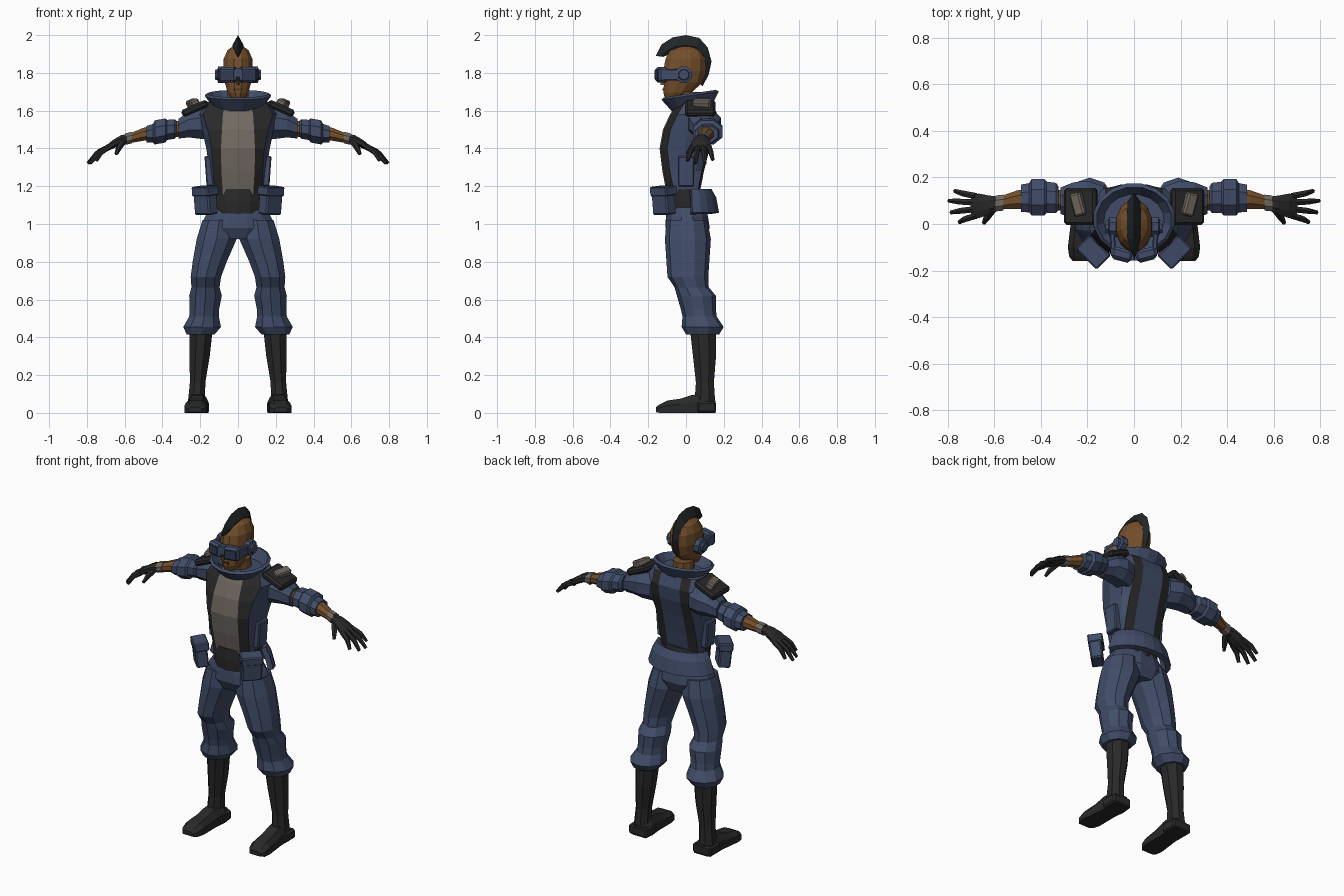
import bpy, bmesh, math
from mathutils import Vector, Matrix

def material(name, rgb):
    m = bpy.data.materials.new(name)
    m.diffuse_color = (*rgb, 1)
    return m

BLUE = material("navy cloth", (0.052, 0.073, 0.14))
DARK = material("dark navy glass", (0.03, 0.042, 0.085))
BLACK = material("black leather", (0.022, 0.022, 0.022))
HAIR = material("black hair", (0.016, 0.019, 0.021))
SKIN = material("brown skin", (0.175, 0.078, 0.025))
LIPS = material("dark brown lips", (0.09, 0.035, 0.015))
TAUPE = material("taupe", (0.165, 0.14, 0.118))

def finish(name, bm, mats, mirror=False):
    bmesh.ops.recalc_face_normals(bm, faces=bm.faces[:])
    me = bpy.data.meshes.new(name)
    bm.to_mesh(me)
    bm.free()
    for m in mats:
        me.materials.append(m)
    ob = bpy.data.objects.new(name, me)
    bpy.context.collection.objects.link(ob)
    if mirror:
        ob.modifiers.new("mirror", 'MIRROR').use_mirror_merge = False
    return ob

def loft(name, rings, mats, mirror=False, rule=None, cap=True, closed=True):
    bm = bmesh.new()
    vs = [[bm.verts.new(p) for p in r] for r in rings]
    n = len(rings[0])
    for a, b in zip(vs, vs[1:]):
        for j in range(n if closed else n - 1):
            k = (j + 1) % n
            f = bm.faces.new((a[j], a[k], b[k], b[j]))
            if rule:
                f.material_index = rule(j)
    if cap:
        bm.faces.new(vs[0])
        bm.faces.new(vs[-1])
    return finish(name, bm, mats, mirror)

def ell(c, u, v, n=10):
    k = 1.03
    c, u, v = Vector(c), Vector(u) * k, Vector(v) * k
    ts = [2 * math.pi * (i + 0.5) / n for i in range(n)]
    return [c + u * math.cos(t) + v * math.sin(t) for t in ts]

def column(name, rows, mat, mirror=False, n=10):      # rows: z, cx, cy, rx, ry
    return loft(name, [ell((cx, cy, z), (rx, 0, 0), (0, ry, 0), n) for z, cx, cy, rx, ry in rows], [mat], mirror)

def limb(name, rows, mat, n=8):                       # rows: x, y, z, ry, rz
    return loft(name, [ell((x, y, z), (0, ry, 0), (0, 0, rz), n) for x, y, z, ry, rz in rows], [mat], True)

def tube(name, pts, radii, mat, n=6):                 # tapered tube along a path
    rings = []
    for i, p in enumerate(pts):
        d = Vector(pts[min(i + 1, len(pts) - 1)]) - Vector(pts[max(i - 1, 0)])
        u = d.cross(Vector((0, 0, 1))).normalized()
        rings.append(ell(p, u * radii[i], d.cross(u).normalized() * radii[i], n))
    return loft(name, rings, [mat], True)

def box(name, c, size, mat, rot=(0, 0, 0), mirror=True, bevel=0.0):
    bm = bmesh.new()
    bmesh.ops.create_cube(bm, size=1)
    bmesh.ops.scale(bm, vec=size, verts=bm.verts)
    if bevel:
        bmesh.ops.bevel(bm, geom=bm.edges[:], offset=bevel, segments=1, affect='EDGES')
    R = Matrix.Identity(4)
    for ax, a in zip("XYZ", rot):
        R = Matrix.Rotation(math.radians(a), 4, ax) @ R
    bmesh.ops.transform(bm, matrix=Matrix.Translation(c) @ R, verts=bm.verts)
    return finish(name, bm, [mat], mirror)

# Torso: front panel, lapels and back stripes are columns of the loft
def torso_ring(z, yf, yb, p, l, s):
    half = [(0, yf), (p, yf + .006), (l, yf + .04), (s, (yf + yb) / 2), (s * .93, yb - .045),
            (.125, yb - .012), (.07, yb), (0, yb)]
    return [(x, y, z) for x, y in half] + [(-x, y, z) for x, y in half[-2:0:-1]]

COLS = [1, 2, 0, 0, 0, 2, 0]
loft("jacket_torso", [torso_ring(*r) for r in [
    (1.15, -.10, .07, .08, .125, .135), (1.28, -.125, .095, .088, .13, .15),
    (1.40, -.14, .125, .09, .14, .168), (1.50, -.122, .155, .085, .16, .19),
    (1.58, -.085, .165, .08, .185, .205), (1.645, -.045, .14, .07, .15, .165)]],
    [BLUE, TAUPE, BLACK], rule=lambda j: COLS[min(j, 13 - j)])
box("side_pocket", (.152, 0, 1.28), (.04, .085, .16), BLUE, (0, 4, 0), bevel=.006)

# Collar: flared band, lower in front
def collar_ring(k, n=16):
    out = []
    for i in range(n):
        t = 2 * math.pi * (i + .5) / n
        s = math.sin(t)
        low, high = 1.625 + .015 * s, 1.69 + .02 * s
        out.append(((.115 + .048 * k) * math.cos(t), .03 - .01 * k + (.095 + .045 * k) * s,
                    low + (high - low) * k))
    return out

col = loft("collar", [collar_ring(0), collar_ring(.6), collar_ring(1)], [BLUE], cap=False)
col.modifiers.new("thick", 'SOLIDIFY').thickness = .018

# Belt, pouches and back skirt
column("belt", [(1.055, 0, 0, .135, .112), (1.12, 0, -.005, .14, .11), (1.185, 0, -.012, .137, .098)], BLACK, n=14)
box("belt_pouch", (.172, -.118, 1.115), (.115, .07, .13), BLUE, (6, 0, 45), bevel=.008)
box("pouch_flap", (.174, -.12, 1.175), (.125, .085, .05), BLUE, (6, 0, 45), bevel=.006)
arc = [math.radians(a) for a in range(5, 176, 17)]
skirt = loft("back_skirt", [[(rx * math.cos(t), .02 + ry * math.sin(t), z) for t in arc]
             for z, rx, ry in [(1.185, .165, .115), (1.14, .19, .14), (1.06, .215, .155)]],
             [BLUE], cap=False, closed=False)
skirt.modifiers.new("thick", 'SOLIDIFY').thickness = .03

# Trousers
column("trouser_hips", [(1.10, 0, 0, .13, .1), (1.04, 0, .005, .175, .112), (.98, 0, .008, .2, .118),
                        (.92, 0, .01, .15, .09)], BLUE, n=12)
column("trouser_leg", [
    (1.02, .1, .005, .09, .105), (.92, .113, .01, .108, .118), (.80, .15, .01, .092, .11),
    (.72, .17, .01, .082, .105), (.665, .172, .03, .076, .088), (.62, .172, .055, .088, .1),
    (.55, .178, .065, .08, .09), (.51, .18, .072, .08, .088), (.455, .19, .088, .102, .108),
    (.415, .198, .088, .075, .085)], BLUE, True)

# Boots
column("boot_shaft", [(.44, .195, .09, .064, .072), (.3, .203, .098, .056, .064), (.16, .214, .1, .043, .05),
                      (.05, .22, .1, .048, .058)], BLACK, True, 8)
def foot_ring(y, w, z0, z1):
    x = .218 - y * .06
    return [(x - w, y, z0), (x + w, y, z0), (x + w, y, z0 + (z1 - z0) * .6), (x + w * .6, y, z1),
            (x - w * .6, y, z1), (x - w, y, z0 + (z1 - z0) * .6)]
loft("boot_foot", [foot_ring(*r) for r in [
    (.155, .045, 0, .065), (.10, .055, 0, .1), (.03, .052, 0, .095), (-.03, .056, 0, .075),
    (-.10, .06, 0, .065), (-.14, .052, 0, .045), (-.16, .035, .004, .03)]], [BLACK], True)
box("boot_heel", (.216, .11, .03), (.125, .1, .06), BLACK, bevel=.01)

# Sleeves, arms and elbow pads
limb("sleeve", [(.13, .085, 1.525, .08, .085), (.2, .1, 1.53, .09, .083), (.26, .1, 1.525, .083, .07),
                (.315, .1, 1.505, .06, .055)], BLUE)
limb("arm", [(.28, .1, 1.51, .046, .045), (.40, .105, 1.49, .045, .042), (.50, .105, 1.475, .042, .036),
             (.58, .09, 1.452, .028, .026)], SKIN)
limb("elbow_pad", [(.325, .11, 1.505, .055, .045), (.335, .112, 1.503, .068, .054), (.375, .115, 1.498, .07, .056),
                   (.385, .115, 1.495, .082, .067), (.44, .115, 1.485, .082, .067), (.45, .113, 1.48, .066, .052),
                   (.485, .11, 1.475, .062, .046)], BLUE)
limb("wrist_band", [(.56, .092, 1.458, .036, .032), (.595, .088, 1.45, .036, .032)], TAUPE)

# Shoulder pads
box("shoulder_pad", (.228, .075, 1.612), (.15, .16, .04), BLACK, (0, 24, 0), bevel=.012)
box("shoulder_block", (.238, .085, 1.637), (.05, .1, .045), TAUPE, (0, 24, -15), bevel=.008)

# Gloves
limb("glove_palm", [(.575, .088, 1.453, .03, .027), (.62, .082, 1.445, .042, .026), (.665, .078, 1.42, .055, .024),
                    (.70, .078, 1.398, .052, .016)], BLACK)
for i, (y0, x1, y1, z1) in enumerate([(.035, .75, .008, 1.335), (.064, .785, .05, 1.32),
                                      (.092, .795, .1, 1.32), (.12, .77, .142, 1.34)]):
    tube("glove_finger_%d" % (i + 1), [(.68, y0, 1.41), ((.7 + x1) / 2, (y0 + y1) / 2, (1.425 + z1) / 2), (x1, y1, z1)],
         [.015, .014, .009], BLACK)
tube("glove_thumb", [(.605, .065, 1.44), (.63, .03, 1.405), (.645, .005, 1.37)], [.018, .016, .009], BLACK)

# Head and face
column("neck", [(1.6, 0, .03, .062, .065), (1.70, 0, .02, .056, .065)], SKIN)
column("head", [(1.655, 0, -.07, .03, .04), (1.695, 0, -.045, .055, .075), (1.75, 0, -.015, .07, .102),
                (1.81, 0, -.008, .078, .112), (1.875, 0, -.003, .076, .106), (1.92, 0, 0, .056, .083),
                (1.945, 0, 0, .022, .035)], SKIN, n=12)
loft("nose", [[(-.014, -.105, 1.735), (.014, -.105, 1.735), (0, -.138, 1.738)],
              [(-.008, -.1, 1.79), (.008, -.1, 1.79), (0, -.118, 1.79)]], [SKIN])
box("mouth", (0, -.117, 1.712), (.04, .014, .01), LIPS, mirror=False)

# Mohawk: pointed crest swept along the skull
crest = [(-.16, 1.89, -.12, 1.885, .004), (-.13, 1.95, -.085, 1.90, .018), (-.07, 1.988, -.05, 1.915, .028),
         (0, 2.0, 0, 1.92, .03), (.07, 1.985, .05, 1.91, .03), (.115, 1.935, .075, 1.885, .028),
         (.135, 1.86, .085, 1.85, .024), (.12, 1.79, .085, 1.79, .018), (.088, 1.73, .075, 1.74, .004)]
loft("mohawk", [[(0, a, b), (w, (a + 2 * c) / 3, (b + 2 * d) / 3), (w * .6, c, d), (-w * .6, c, d),
                 (-w, (a + 2 * c) / 3, (b + 2 * d) / 3)] for a, b, c, d, w in crest], [HAIR])

# Goggles
box("goggle_lens_frame", (.052, -.13, 1.79), (.095, .05, .08), BLUE, (0, 0, 14), bevel=.012)
box("goggle_lens", (.057, -.155, 1.79), (.065, .008, .045), DARK, (0, 0, 14))
box("goggle_bridge", (0, -.135, 1.80), (.04, .045, .045), BLUE, mirror=False)
box("goggle_strap", (.092, -.06, 1.79), (.022, .14, .06), BLUE, (0, 0, -3), bevel=.005)
limb("ear_cup", [(.07, -.012, 1.79, .045, .045), (.105, -.012, 1.79, .045, .045), (.11, -.012, 1.79, .03, .03),
                 (.122, -.012, 1.79, .027, .027)], BLUE)
